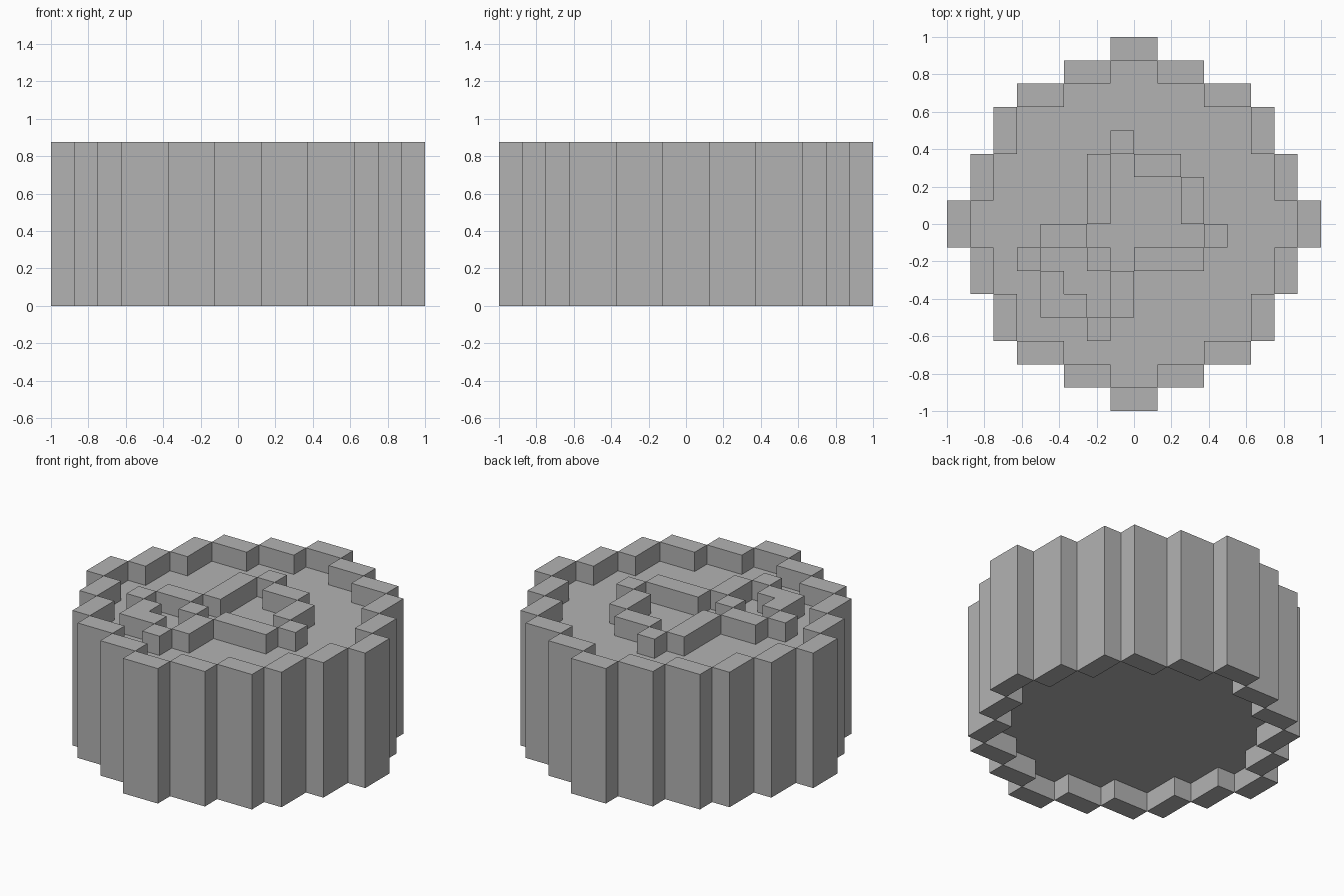
import bpy
import bmesh

CELL = 0.125          # edge length of one block
HEIGHT = 7            # rim height in blocks
FLOOR = HEIGHT - 1    # the floor is sunk one block below the rim

cube = bpy.data.objects.get("Cube")
if cube:
    bpy.data.objects.remove(cube, do_unlink=True)

stone = bpy.data.materials.new("plain_grey")
stone.use_nodes = True
grey = (0.45, 0.45, 0.45, 1)
stone.diffuse_color = grey
stone.node_tree.nodes["Principled BSDF"].inputs["Base Color"].default_value = grey


def quarter_turns(points):
    """Yield the points turned by each quarter turn about the centre."""
    for _ in range(4):
        yield points
        points = [(-y, x) for x, y in points]


def rectangle(left, right, front, back):
    return [(left, front), (right, front), (right, back), (left, back)]


def extrude_outlines(name, outlines, bottom, top):
    """Make one object of upright prisms from flat outlines in block units."""
    bm = bmesh.new()
    for outline in outlines:
        verts = [bm.verts.new((x * CELL, y * CELL, bottom * CELL)) for x, y in outline]
        base = bm.faces.new(verts)
        raised = bmesh.ops.extrude_face_region(bm, geom=[base], use_keep_orig=True)
        moved = [v for v in raised["geom"] if isinstance(v, bmesh.types.BMVert)]
        bmesh.ops.translate(bm, verts=moved, vec=(0, 0, (top - bottom) * CELL))
    bmesh.ops.recalc_face_normals(bm, faces=bm.faces)
    mesh = bpy.data.meshes.new(name)
    bm.to_mesh(mesh)
    bm.free()
    mesh.materials.append(stone)
    obj = bpy.data.objects.new(name, mesh)
    bpy.context.scene.collection.objects.link(obj)
    return obj


# Rim: one quarter of the stepped ring, repeated around the centre
rim_quarter = [
    rectangle(-1, 1, 7, 8),
    rectangle(1, 3, 6, 7),
    rectangle(3, 5, 5, 6),
    rectangle(5, 6, 3, 5),
    rectangle(6, 7, 1, 3),
]
rim = [turned for block in rim_quarter for turned in quarter_turns(block)]
extrude_outlines("stepped_rim", rim, 0, HEIGHT)

# Core: stepped disc recessed one block at the top and the bottom
core_quarter = [(7, 1), (6, 1), (6, 3), (5, 3), (5, 5), (3, 5), (3, 6), (1, 6), (1, 7)]
core = [point for turned in quarter_turns(core_quarter) for point in turned]
extrude_outlines("recessed_core", [core], 1, FLOOR)

# Raised ornament: a closed winding loop of blocks meeting at their corners
ornament = [
    rectangle(-1, 0, 3, 4),
    rectangle(0, 2, 2, 3),
    rectangle(2, 3, 0, 2),
    rectangle(3, 4, -1, 0),
    rectangle(0, 3, -2, -1),
    rectangle(-1, 0, -4, -2),
    rectangle(-2, -1, -5, -4),
    rectangle(-2, -1, -2, -1),
    rectangle(-4, -2, -1, 0),
    rectangle(-5, -4, -2, -1),
    rectangle(-2, -1, 0, 3),
    [(-4, -4), (-2, -4), (-2, -3), (-3, -3), (-3, -2), (-4, -2)],
]
extrude_outlines("raised_ornament", ornament, FLOOR, HEIGHT)
